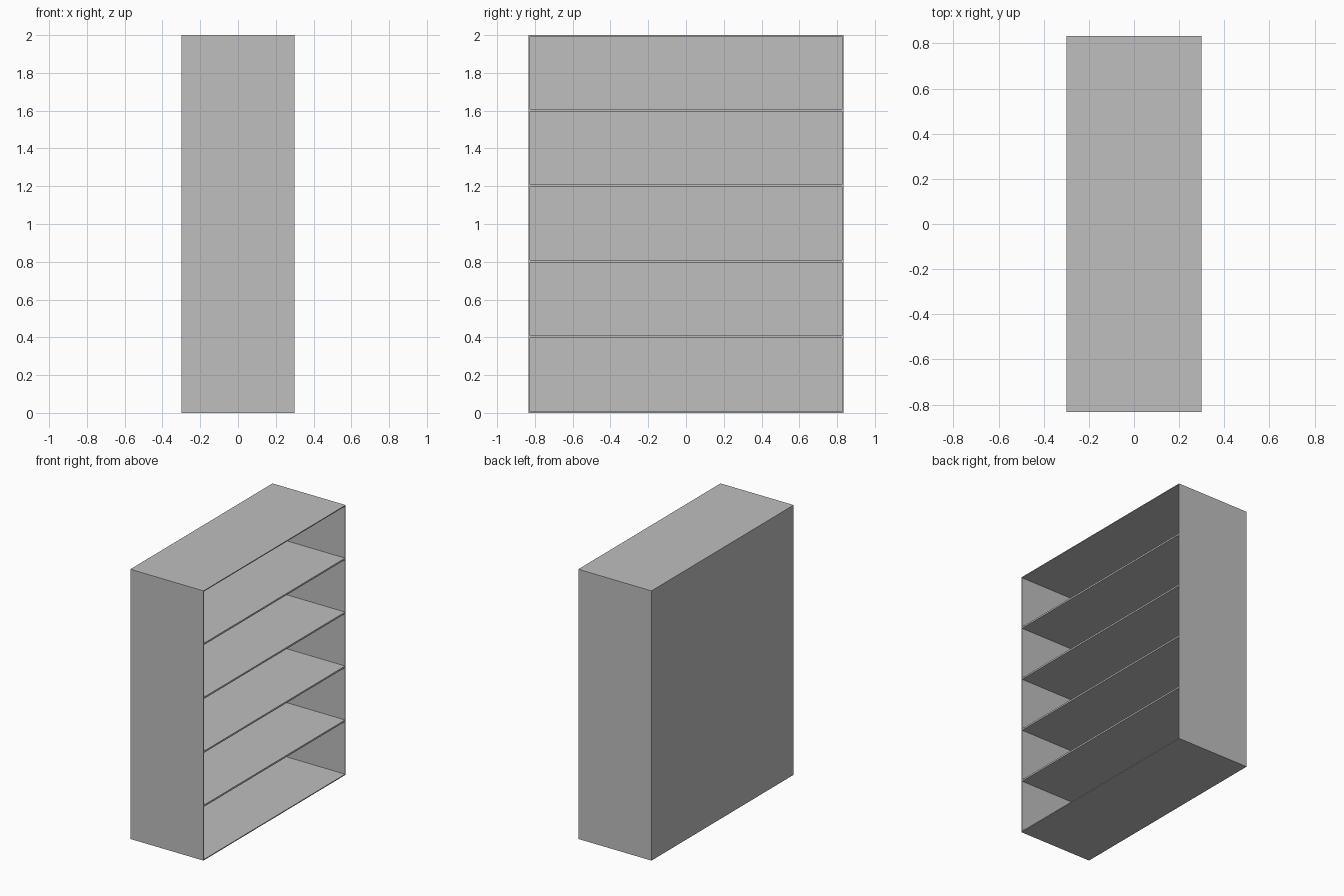
import bpy

default = bpy.data.objects.get("Cube")
if default:
    bpy.data.objects.remove(default, do_unlink=True)

# Overall size and board thicknesses
HALF_X, HALF_Y, HEIGHT = 0.30, 0.833, 2.0
BOARD, SHELF = 0.007, 0.0125
LEVELS = 5

grey = bpy.data.materials.new("light grey")
colour = (0.52, 0.52, 0.52, 1)
grey.use_nodes = True
grey.diffuse_color = colour
grey.node_tree.nodes["Principled BSDF"].inputs["Base Color"].default_value = colour


def board(name, low, high):
    """Box spanning two opposite corners."""
    bpy.ops.mesh.primitive_cube_add(size=1)
    obj = bpy.context.object
    obj.name = name
    for v in obj.data.vertices:
        v.co = [h if c > 0 else l for c, l, h in zip(v.co, low, high)]
    obj.data.materials.append(grey)
    return obj


# Outer case, open towards +x
inner_x, inner_y = -HALF_X + BOARD, HALF_Y - BOARD
board("back_panel", (-HALF_X, -HALF_Y, 0), (inner_x, HALF_Y, HEIGHT))
board("front_side_panel", (inner_x, -HALF_Y, 0), (HALF_X, -inner_y, HEIGHT))
board("rear_side_panel", (inner_x, inner_y, 0), (HALF_X, HALF_Y, HEIGHT))
board("bottom_panel", (inner_x, -inner_y, 0), (HALF_X, inner_y, BOARD))
board("top_panel", (inner_x, -inner_y, HEIGHT - BOARD), (HALF_X, inner_y, HEIGHT))

# Evenly spaced shelves
for i in range(1, LEVELS):
    z = HEIGHT * i / LEVELS + 0.003
    board(f"shelf_{i}", (inner_x, -inner_y, z - SHELF / 2), (HALF_X, inner_y, z + SHELF / 2))
